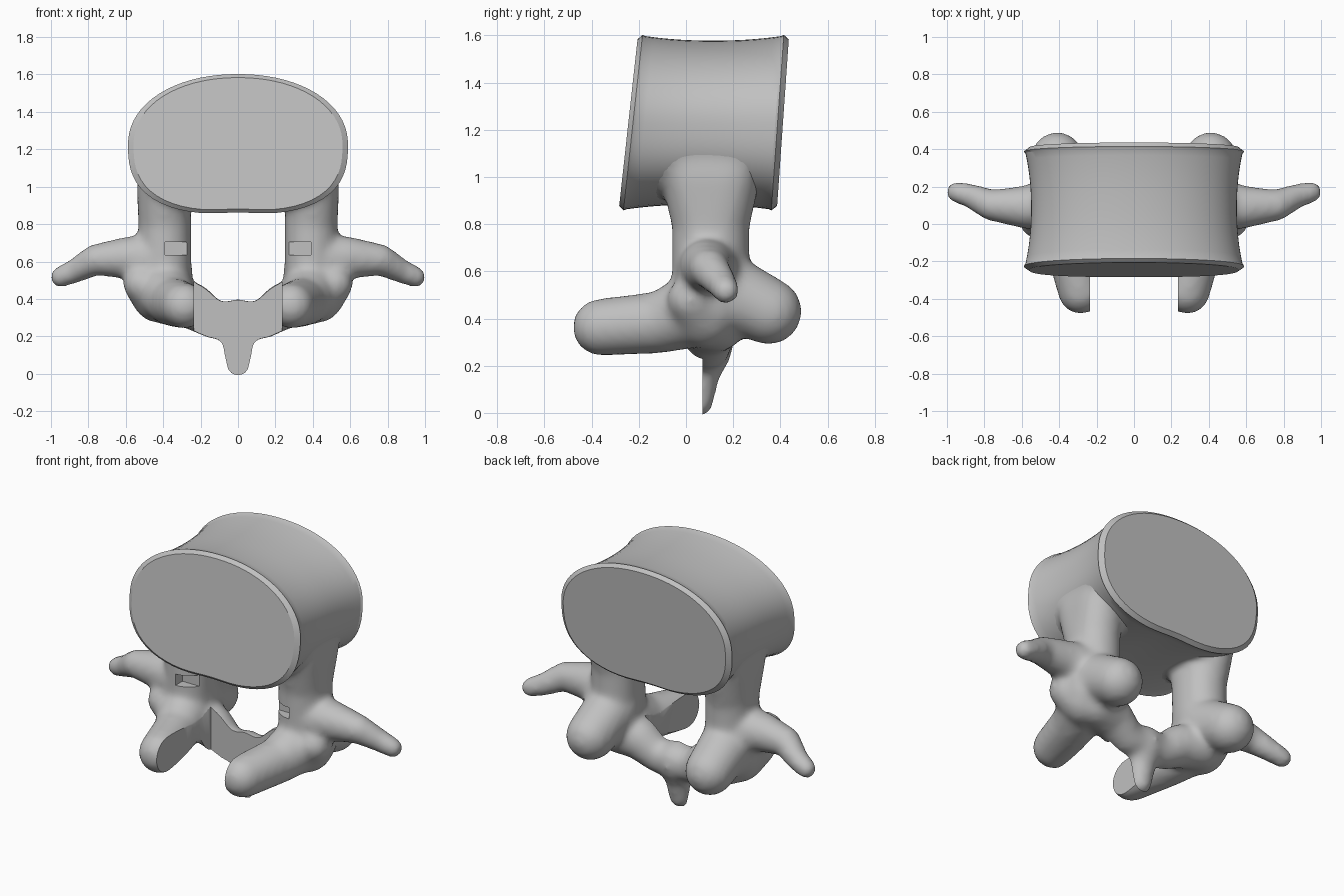
import bpy, bmesh, math
from mathutils import Matrix, Vector

cube = bpy.data.objects.get("Cube")
if cube:
    bpy.data.objects.remove(cube)

bone = bpy.data.materials.new("bone_grey")
bone.use_nodes = True
GREY = (0.53, 0.53, 0.53, 1)
bone.diffuse_color = GREY
bone.node_tree.nodes["Principled BSDF"].inputs["Base Color"].default_value = GREY


def make_object(name, bm):
    bmesh.ops.recalc_face_normals(bm, faces=bm.faces)
    mesh = bpy.data.meshes.new(name)
    bm.to_mesh(mesh)
    bm.free()
    mesh.materials.append(bone)
    obj = bpy.data.objects.new(name, mesh)
    bpy.context.collection.objects.link(obj)
    return obj


def smooth(obj, angle):
    bpy.ops.object.select_all(action='DESELECT')
    obj.select_set(True)
    bpy.context.view_layer.objects.active = obj
    bpy.ops.object.shade_smooth_by_angle(angle=math.radians(angle))


def body_point(angle, t, scale):
    """Point on the drum; t runs from the front end (0) to the back end (1)."""
    c, s = math.cos(angle), math.sin(angle)
    power = 2.1 if s > 0 else 2.7
    r = scale / (abs(c) ** power + abs(s) ** power) ** (1 / power)
    x, z = 0.588 * r * c, 1.226 + 0.376 * r * s
    if s < 0:
        z += 0.012 * math.exp(-(x / 0.15) ** 2)
    front = -0.285 + 0.11 * (z - 0.86)
    back = 0.385 + 0.07 * (z - 0.86)
    return Vector((x, front + (back - front) * t, z))


def loft(bm, stations, segments=72):
    """Skin rings along the drum and cap both ends."""
    rings = [[bm.verts.new(body_point(math.tau * i / segments, t, scale))
              for i in range(segments)] for t, scale in stations]
    for a, b in zip(rings, rings[1:]):
        for i in range(segments):
            j = (i + 1) % segments
            bm.faces.new((a[i], a[j], b[j], b[i]))
    bm.faces.new(rings[0])
    bm.faces.new(rings[-1])


def waist(t):
    return 0.935 + 0.065 * abs(2 * t - 1) ** 2.2


# Directions of a unit sphere, shared by every limb
ball = bmesh.new()
bmesh.ops.create_icosphere(ball, subdivisions=3, radius=1)
directions = [v.co.normalized() for v in ball.verts]
ball.free()


def hull(bm, balls, side):
    """Convex skin around a few spheres given as x, y, z, radius."""
    verts = [bm.verts.new(Vector((x * side, y, z)) + d * r)
             for x, y, z, r in balls for d in directions]
    bmesh.ops.convex_hull(bm, input=verts)


def limb(bm, balls, side):
    for pair in zip(balls, balls[1:]):
        hull(bm, pair, side)


# Drum-shaped body with bevelled rims and a narrow waist
bm = bmesh.new()
middle = [0.05 + 0.9 * i / 16 for i in range(17)]
loft(bm, [(0, 0.95), (0.03, 1)] + [(t, waist(t)) for t in middle]
     + [(0.965, 1), (1, 0.95)])
smooth(make_object("vertebral_body", bm), 25)

# Arch: limbs merged into one soft skin, with a core that blends into the body
bm = bmesh.new()
loft(bm, [(t, waist(t) - 0.004) for t in middle[2:-2]])
pedicle = [(0.392, y, z, 0.14) for y in (0.08, 0.13) for z in (0.55, 0.85)]
pedicle_top = [(0.392, 0.08, 0.8, 0.14), (0.392, 0.13, 0.8, 0.14),
               (0.405, 0.03, 1.0, 0.135), (0.405, 0.18, 1.0, 0.135),
               (0.415, -0.02, 1.12, 0.11), (0.415, 0.23, 1.12, 0.11)]
upper_joint = [(0.41, 0.1, 0.46, 0.17), (0.35, -0.1, 0.385, 0.132),
               (0.285, -0.36, 0.363, 0.122)]
lower_joint = [(0.4, 0.13, 0.54, 0.16), (0.41, 0.35, 0.43, 0.142)]
transverse = [(0.42, 0.1, 0.6, 0.15), (0.58, 0.09, 0.62, 0.115), (0.76, 0.1, 0.61, 0.084),
              (0.87, 0.15, 0.55, 0.066), (0.95, 0.17, 0.517, 0.057)]
bump = [(0.42, 0.08, 0.42, 0.15), (0.515, 0.02, 0.48, 0.1)]
lamina = [(0.38, 0.13, 0.39, 0.13), (0.25, 0.1, 0.365, 0.125), (0.13, 0.09, 0.285, 0.1),
          (0, 0.08, 0.28, 0.11)]
spine = [(0, 0.08, 0.28, 0.12), (0, 0.06, 0.17, 0.085), (0, 0.05, 0.047, 0.067)]
for side in (-1, 1):
    hull(bm, pedicle, side)
    hull(bm, pedicle_top, side)
    for chain in (upper_joint, lower_joint, transverse, bump, lamina):
        limb(bm, chain, side)
limb(bm, spine, 1)
loose = [v for v in bm.verts if not v.link_faces]
bmesh.ops.delete(bm, geom=loose, context='VERTS')
arch = make_object("arch_and_processes", bm)

remesh = arch.modifiers.new("merge", 'REMESH')
remesh.mode = 'VOXEL'
remesh.voxel_size = 0.018
relax = arch.modifiers.new("soften", 'SMOOTH')
relax.factor = 0.5
relax.iterations = 14

# Flat cut between the joints, and a small notch at the foot of each pedicle
cutters = []
for low, high in [((-0.235, -1, -0.2), (0.235, 0.07, 0.8)),
                  ((0.2, -0.2, 0.635), (0.39, 0.01, 0.705)),
                  ((-0.39, -0.2, 0.635), (-0.2, 0.01, 0.705))]:
    low, high = Vector(low), Vector(high)
    bm = bmesh.new()
    bmesh.ops.create_cube(bm, size=1, matrix=Matrix.Translation((low + high) / 2)
                          @ Matrix.Diagonal((*(high - low), 1)))
    cutter = make_object("cutter", bm)
    cutter.hide_render = True
    cutters.append(cutter)
    cut = arch.modifiers.new("cut", 'BOOLEAN')
    cut.operation = 'DIFFERENCE'
    cut.solver = 'EXACT'
    cut.object = cutter

# Bake the modifiers so that the cut edges stay sharp
graph = bpy.context.evaluated_depsgraph_get()
arch.data = bpy.data.meshes.new_from_object(arch.evaluated_get(graph))
arch.modifiers.clear()
for cutter in cutters:
    bpy.data.objects.remove(cutter)
smooth(arch, 40)
